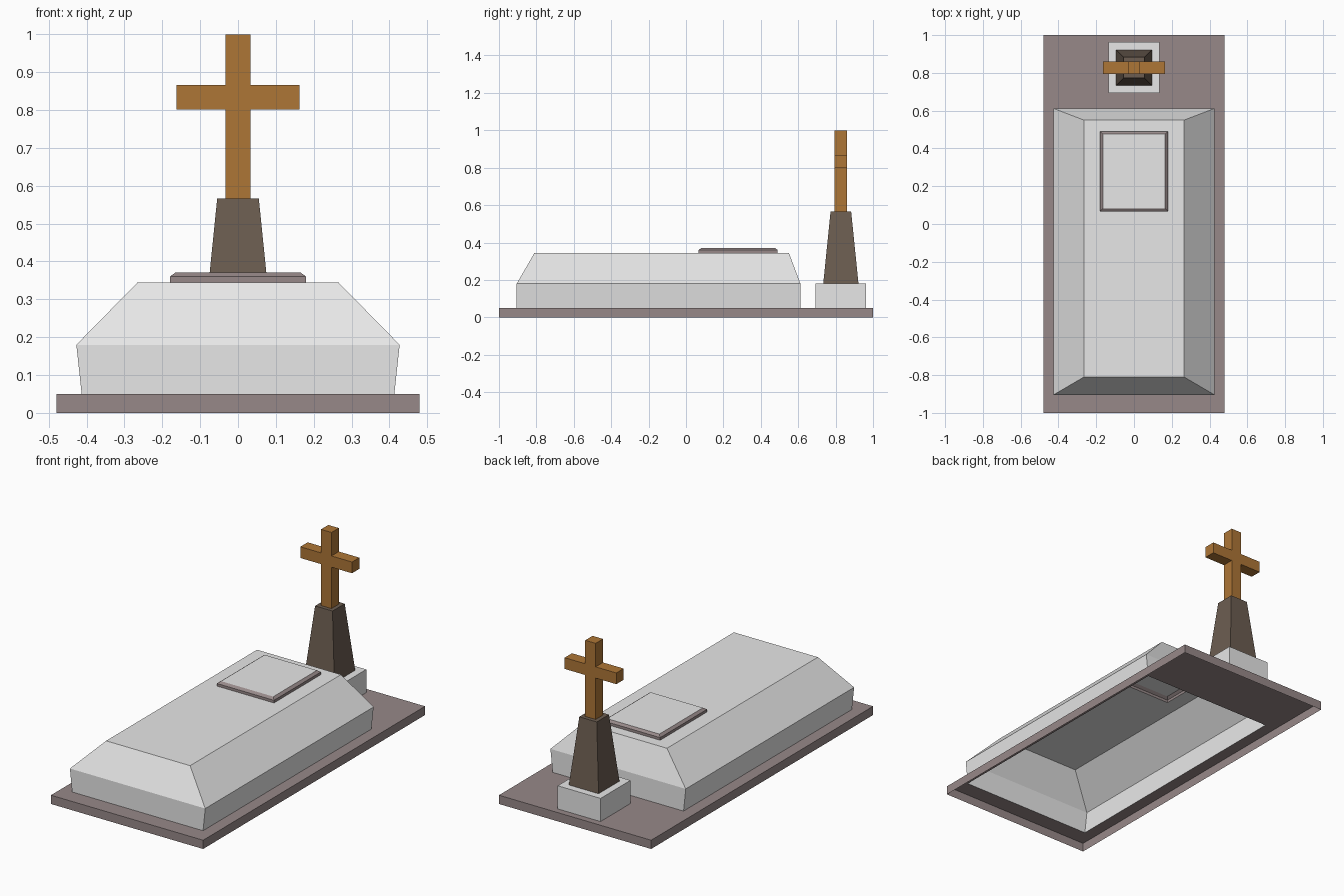
import bpy, bmesh

cube = bpy.data.objects.get("Cube")
if cube:
    bpy.data.objects.remove(cube, do_unlink=True)


def material(name, rgb):
    m = bpy.data.materials.new(name)
    m.use_nodes = True
    m.diffuse_color = (*rgb, 1)
    m.node_tree.nodes["Principled BSDF"].inputs["Base Color"].default_value = (*rgb, 1)
    return m


stone = material("pale stone", (0.8, 0.8, 0.8))
mauve = material("mauve stone", (0.31, 0.25, 0.25))
dark = material("dark brown stone", (0.15, 0.11, 0.082))
wood = material("brown wood", (0.42, 0.18, 0.037))


def finish(bm, name, mats):
    mesh = bpy.data.meshes.new(name)
    bm.to_mesh(mesh)
    bm.free()
    for m in mats:
        mesh.materials.append(m)
    ob = bpy.data.objects.new(name, mesh)
    bpy.context.collection.objects.link(ob)
    return ob


def loft(name, rings, mats, cap=True):
    """Join rectangles (half width, y front, y back, z) into a shell open below."""
    bm = bmesh.new()
    loops = [[bm.verts.new(p) for p in ((-w, f, z), (w, f, z), (w, b, z), (-w, b, z))]
             for w, f, b, z in rings]
    for lo, hi in zip(loops, loops[1:]):
        for i in range(4):
            j = (i + 1) % 4
            bm.faces.new((lo[i], lo[j], hi[j], hi[i]))
    if cap:
        bm.faces.new(loops[-1]).material_index = len(mats) - 1
    return finish(bm, name, mats)


# Outlines shared by touching parts
tomb_foot = (0.413, -0.905, 0.612, 0.05)
plaque_foot = (0.18, 0.067, 0.49, 0.345)

# Ground slab, open under the tomb
loft("ground_slab", [(0.48, -1, 1, 0), (0.48, -1, 1, 0.05), tomb_foot], [mauve], cap=False)

# Hollow tomb with sloping shoulders, open under the plaque
loft("tomb_cover", [tomb_foot, (0.427, -0.905, 0.612, 0.18),
                    (0.265, -0.81, 0.55, 0.345), plaque_foot], [stone], cap=False)

# Bevelled plaque with pale face
loft("plaque", [plaque_foot, (0.18, 0.067, 0.49, 0.36),
                (0.165, 0.083, 0.476, 0.371)], [mauve, stone])

# Pedestal and tapering pillar behind the tomb
cy = 0.828


def square(r, z):
    return (r, cy - r, cy + r, z)


loft("pedestal", [square(0.135, 0.05), square(0.135, 0.182)], [stone])
loft("pillar", [square(0.094, 0.182), square(0.055, 0.566)], [dark])

# Cross: mirrored outline pushed through its depth
t, arm = 0.033, 0.163
half = [(t, 0.56), (t, 0.802), (arm, 0.802), (arm, 0.866), (t, 0.866), (t, 1.0)]
outline = half + [(-x, z) for x, z in reversed(half)]
bm = bmesh.new()
face = bm.faces.new([bm.verts.new((x, cy - t, z)) for x, z in outline])
back = bmesh.ops.extrude_face_region(bm, geom=[face], use_keep_orig=True)
bmesh.ops.translate(bm, vec=(0, 2 * t, 0),
                    verts=[g for g in back["geom"] if isinstance(g, bmesh.types.BMVert)])
bmesh.ops.recalc_face_normals(bm, faces=bm.faces)
finish(bm, "cross", [wood])
